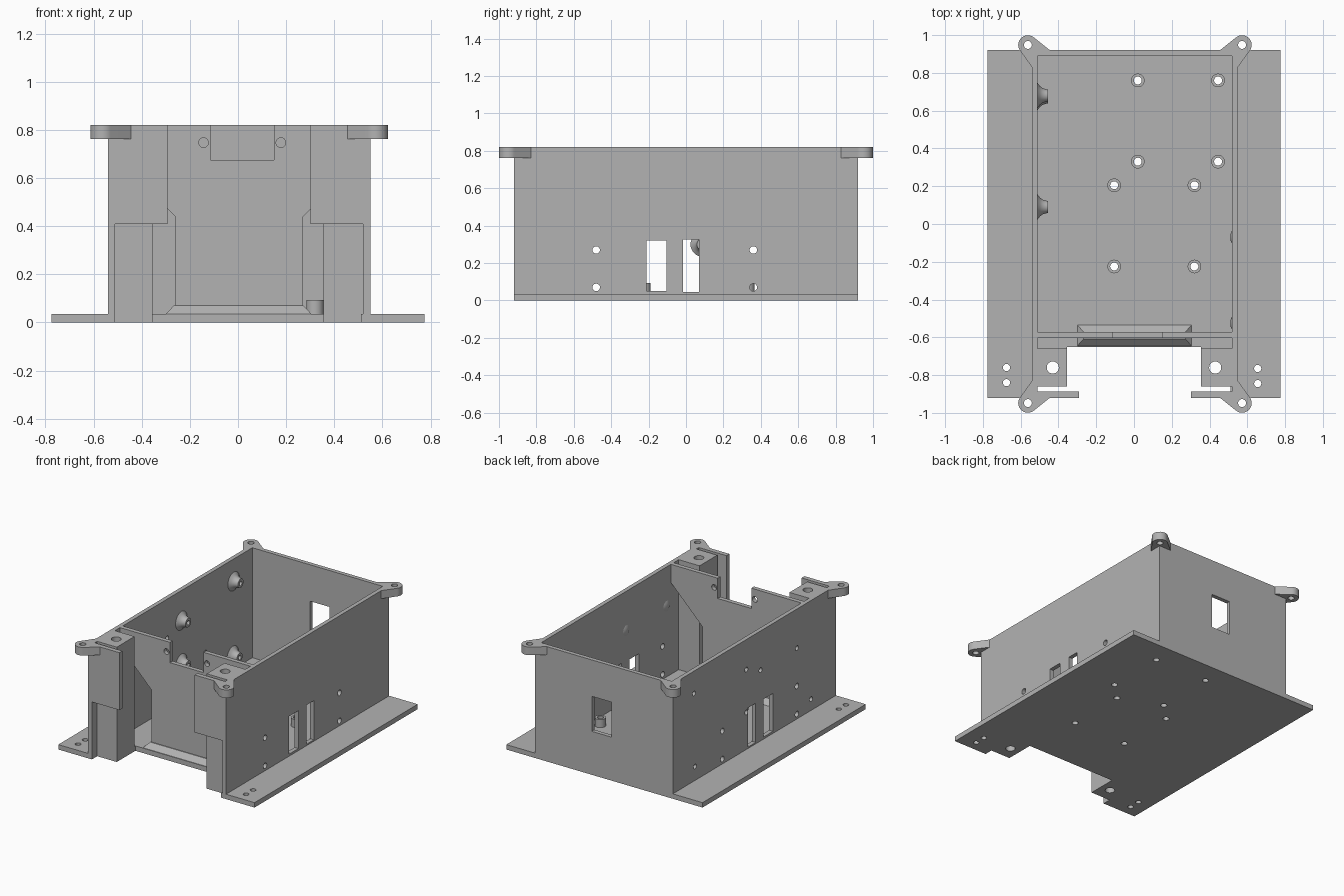
import bpy, bmesh, math
from mathutils import Matrix, Vector

if "Cube" in bpy.data.objects:
    bpy.data.objects.remove(bpy.data.objects["Cube"], do_unlink=True)

grey = bpy.data.materials.new("plain grey plastic")
grey.use_nodes = True
COLOUR = (0.45, 0.45, 0.45, 1)
grey.diffuse_color = COLOUR
grey.node_tree.nodes["Principled BSDF"].inputs["Base Color"].default_value = COLOUR

CX = 0.005            # middle of the box walls
OUT, INN = 0.545, 0.515   # half widths outside and inside
FLOOR, TOP = 0.035, 0.82
BACK, FRONT = 0.92, -0.92


def finish(name, bm, smooth=False):
    bmesh.ops.recalc_face_normals(bm, faces=bm.faces)
    mesh = bpy.data.meshes.new(name)
    bm.to_mesh(mesh)
    bm.free()
    mesh.materials.append(grey)
    ob = bpy.data.objects.new(name, mesh)
    bpy.context.collection.objects.link(ob)
    if smooth:
        select(ob)
        bpy.ops.object.shade_smooth_by_angle(angle=math.radians(35))
    return ob


def select(ob):
    bpy.ops.object.select_all(action='DESELECT')
    ob.select_set(True)
    bpy.context.view_layer.objects.active = ob


def add_box(bm, x0, x1, y0, y1, z0, z1):
    size = Matrix.Diagonal((x1 - x0, y1 - y0, z1 - z0, 1))
    mid = Matrix.Translation(((x0 + x1) / 2, (y0 + y1) / 2, (z0 + z1) / 2))
    return bmesh.ops.create_cube(bm, size=1, matrix=mid @ size)["verts"]


def add_rod(bm, centre, radius, depth, axis):
    turn = Vector((0, 0, 1)).rotation_difference(Vector(axis)).to_matrix().to_4x4()
    bmesh.ops.create_cone(bm, cap_ends=True, segments=32, radius1=radius, radius2=radius,
                          depth=depth, matrix=Matrix.Translation(centre) @ turn)


def box(name, *dims):
    bm = bmesh.new()
    add_box(bm, *dims)
    return finish(name, bm)


def prism(name, points, start, depth):
    """Extrude an outline of 3D points along the depth vector."""
    bm = bmesh.new()
    face = bm.faces.new([bm.verts.new(Vector(p) + Vector(start)) for p in points])
    new = bmesh.ops.extrude_face_region(bm, geom=[face])["geom"]
    bmesh.ops.translate(bm, vec=depth, verts=[v for v in new if isinstance(v, bmesh.types.BMVert)])
    return finish(name, bm)


def lathe(name, profile, origin, axis):
    """Spin a closed (radius, height) profile about an axis."""
    bm = bmesh.new()
    verts = [bm.verts.new((r, 0, h)) for r, h in profile]
    edges = [bm.edges.new((v, verts[i - 1])) for i, v in enumerate(verts)]
    bmesh.ops.spin(bm, geom=verts + edges, cent=(0, 0, 0), axis=(0, 0, 1),
                   angle=math.tau, steps=32, use_duplicate=False)
    bmesh.ops.remove_doubles(bm, verts=bm.verts, dist=1e-5)
    turn = Vector((0, 0, 1)).rotation_difference(Vector(axis)).to_matrix().to_4x4()
    bm.transform(Matrix.Translation(origin) @ turn)
    return finish(name, bm, True)


def cut(ob, boxes=(), rods=()):
    """Cut box openings and round holes, then discard the cutter."""
    bm = bmesh.new()
    for b in boxes:
        add_box(bm, *b)
    for r in rods:
        add_rod(bm, *r)
    cutter = finish("cutter", bm)
    cutter.hide_render = True
    select(ob)
    mod = ob.modifiers.new("openings", 'BOOLEAN')
    mod.operation, mod.solver, mod.object = 'DIFFERENCE', 'EXACT', cutter
    bpy.ops.object.modifier_apply(modifier=mod.name)
    bpy.data.objects.remove(cutter, do_unlink=True)
    bpy.ops.object.shade_smooth_by_angle(angle=math.radians(35))


X, Y, Z = (1, 0, 0), (0, 1, 0), (0, 0, 1)

# Base plate with stepped front notch, standoff holes and mounting holes
half = [(0.355, -0.65), (0.355, -0.86), (0.51, -0.86), (0.51, FRONT), (0.775, FRONT), (0.775, BACK)]
outline = [(x, y, 0) for x, y in half] + [(-x, y, 0) for x, y in reversed(half)]
base = prism("base_plate", outline, (0, 0, 0), (0, 0, FLOOR))
standoffs = [(x + dx, y + dy) for x, y in ((0.02, 0.33), (-0.105, -0.225))
             for dx in (0, 0.425) for dy in (0, 0.43)]
wing_holes = [(-0.675, -0.76), (-0.675, -0.84), (0.655, -0.765), (0.655, -0.845)]
pillar_x = (CX - 0.435, CX + 0.425)
cut(base, rods=[((x, y, 0), 0.021, 0.2, Z) for x, y in standoffs]
    + [((x, y, 0), 0.019, 0.2, Z) for x, y in wing_holes]
    + [((x, -0.76, 0), 0.032, 0.2, Z) for x in pillar_x])

# Floor standoffs
ring = [(0.021, 0), (0.036, 0), (0.036, 0.058), (0.021, 0.058)]
for x, y in standoffs:
    lathe("floor_standoff", ring, (x, y, FLOOR), Z)

# Side walls with paired windows and screw holes
windows = [(-0.21, -0.105, 0.05, 0.32), (-0.015, 0.07, 0.045, 0.325)]
through = [(y, z) for y in (-0.48, 0.36) for z in (0.07, 0.27)]
board = [(0.68, 0.66), (0.67, 0.135), (0.09, 0.605), (0.09, 0.30)]
extra = [(-0.07, 0.54), (-0.48, 0.54), (-0.64, 0.115)]
for name, side, holes in (("left_wall", 1, through), ("right_wall", -1, through + board + extra)):
    a, b = sorted((CX + side * INN, CX + side * OUT))
    wall = box(name, a, b, FRONT, BACK, FLOOR, TOP)
    cut(wall, [(a - 0.1, b + 0.1, *w) for w in windows],
        [(((a + b) / 2, y, z), 0.02 if (y, z) in through else 0.017, 0.2, X) for y, z in holes])

# Back wall with a connector window
back = box("back_wall", CX - INN, CX + INN, 0.89, BACK, FLOOR, TOP)
cut(back, [(-0.055, 0.1, 0.8, 1, 0.31, 0.56)])

# Flared circuit board bosses on the right wall
flare = [(0.016, 0), (0.066, 0), (0.05, 0.012), (0.04, 0.025), (0.034, 0.04), (0.032, 0.055), (0.016, 0.055)]
for y, z in board:
    lathe("board_boss", flare, (CX - INN, y, z), X)

# Shallow pads inside the left wall
for y in (-0.07, -0.525):
    lathe("wall_pad", [(0, 0), (0.037, 0), (0.02, 0.008), (0, 0.008)], (CX + INN, y, 0.54), (-1, 0, 0))

# Front panel: full width on top, tapering to a narrow stem, notched at the top
half = [(0.265, FLOOR), (0.265, 0.44), (INN, 0.69), (INN, TOP)]
outline = [(x, 0, z) for x, z in half] + [(-x, 0, z) for x, z in reversed(half)]
panel = prism("front_panel", outline, (CX, -0.603, 0), (0, 0.031, 0))
cut(panel, [(-0.115, 0.15, -0.7, -0.5, 0.675, 0.9)],
    [((x, -0.59, 0.747), 0.02, 0.2, Y) for x in (-0.143, 0.178)])

# Chamfered foot of the front panel
bm = bmesh.new()
for v in add_box(bm, -0.30, 0.305, -0.645, -0.535, FLOOR, 0.07):
    if v.co.z > 0.05:
        v.co.x -= math.copysign(0.033, v.co.x)
        v.co.y += 0.036 if v.co.y < -0.59 else -0.036
finish("panel_foot", bm)

# Front pillars with a bored hole, and retaining plates in front of them
for side, label, px in ((-1, "right", pillar_x[0]), (1, "left", pillar_x[1])):
    a, b = sorted((side * 0.355, CX + side * INN))
    pillar = box(label + "_front_pillar", a, b, -0.86, -0.66, FLOOR, TOP)
    cut(pillar, rods=[((px, -0.76, 0.4), 0.032, 1.2, Z)])
    a, b = sorted((CX + side * 0.297, CX + side * INN))
    box(label + "_retaining_plate", a, b, FRONT, -0.887, 0.41, TOP)

# Corner lugs: a round ear blended into the wall corner
for sx in (-1, 1):
    for sy in (-1, 1):
        cx, cy, r = 0.567, 0.948, 0.051
        arc = [math.radians(-40 + 170 * i / 20) for i in range(21)]
        pts = [(OUT, 0.83), *[(cx + r * math.cos(t), cy + r * math.sin(t)) for t in arc],
               (0.45, BACK), (OUT - 0.02, BACK - 0.02)]
        lug = prism("corner_lug", [(sx * x, sy * y, 0) for x, y in pts],
                    (CX, 0, 0.762), (0, 0, TOP - 0.762))
        cut(lug, rods=[((CX + sx * cx, sy * cy, 0.79), 0.021, 0.2, Z)])
